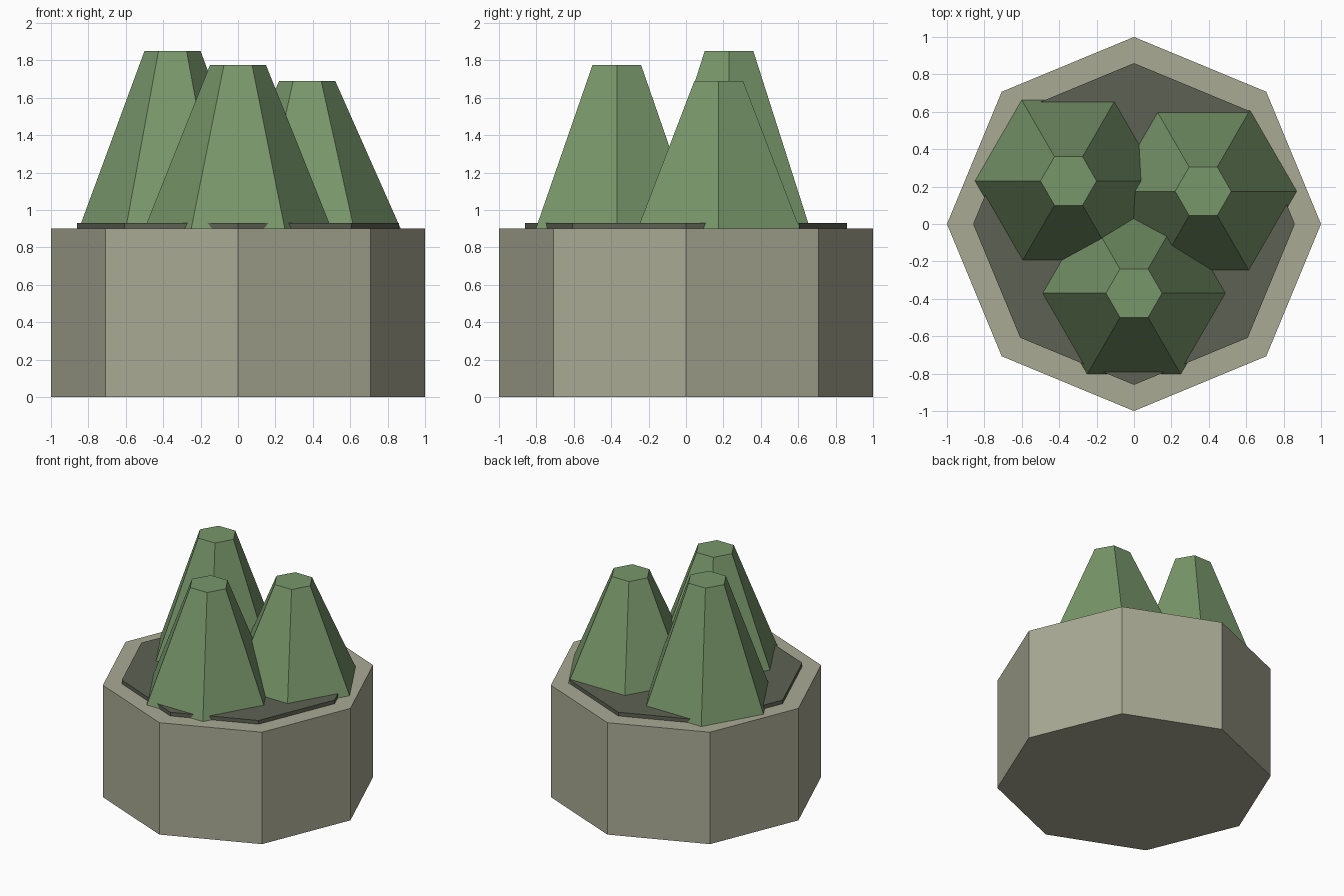
import bpy

if "Cube" in bpy.data.objects:
    bpy.data.objects.remove(bpy.data.objects["Cube"])


def material(name, rgb):
    mat = bpy.data.materials.new(name)
    mat.diffuse_color = (*rgb, 1)
    mat.use_nodes = True
    mat.node_tree.nodes["Principled BSDF"].inputs["Base Color"].default_value = mat.diffuse_color
    return mat


def frustum(name, sides, x, y, z0, z1, r0, r1, mat):
    # Flat-faced prism or cone with its first corner on +x
    bpy.ops.mesh.primitive_cone_add(vertices=sides, radius1=r0, radius2=r1,
                                    depth=z1 - z0, location=(x, y, (z0 + z1) / 2))
    obj = bpy.context.object
    if sides == 6:
        # Blender starts at +y; turn hexagons so corners lie on the x axis
        obj.rotation_euler.z = 3.14159265 / 2
    obj.name = name
    obj.data.materials.append(mat)
    return obj


stone = material("stone", (0.40, 0.40, 0.30))
soil = material("dark_soil", (0.11, 0.12, 0.085))
leaf = material("leaf_green", (0.19, 0.31, 0.145))

# Octagonal pot and the slightly raised soil disc
frustum("pot", 8, 0, 0, 0, 0.9, 1, 1, stone)
frustum("soil", 8, 0, 0, 0.87, 0.93, 0.86, 0.86, soil)

# Three hexagonal tapered plants
for i, (x, y, top) in enumerate([(-0.35, 0.23, 1.85), (0.37, 0.175, 1.69), (0, -0.37, 1.775)]):
    frustum(f"plant_{i + 1}", 6, x, y, 0.9, top, 0.5, 0.15, leaf)
